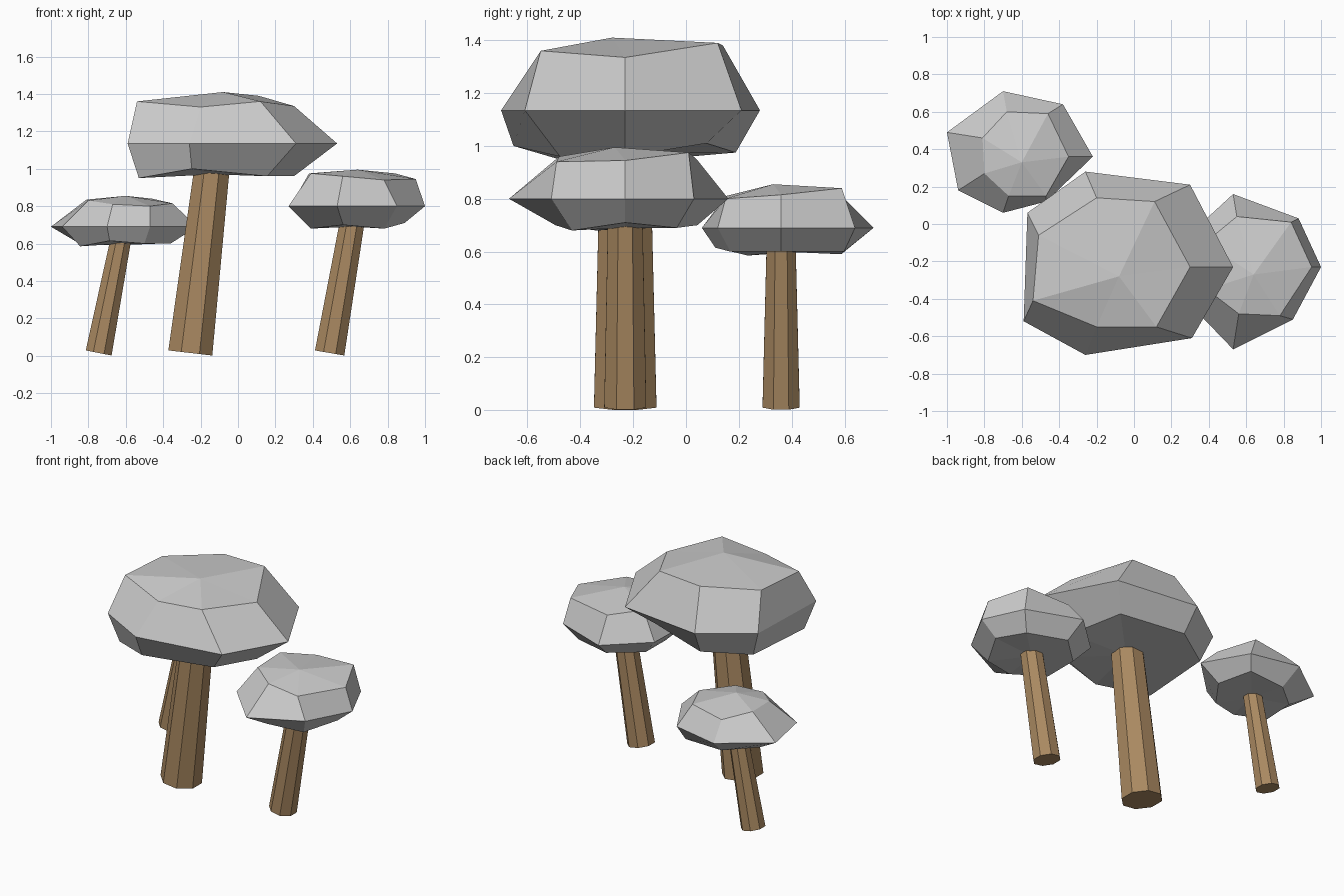
import bpy, bmesh
from math import cos, sin, pi
from mathutils import Vector

if "Cube" in bpy.data.objects:
    bpy.data.objects.remove(bpy.data.objects["Cube"])

bark = bpy.data.materials.new("bark")
bark.diffuse_color = (0.40, 0.25, 0.12, 1)
bark.use_nodes = True
bark.node_tree.nodes["Principled BSDF"].inputs["Base Color"].default_value = bark.diffuse_color


def finish(bm, name, mat=None):
    bmesh.ops.recalc_face_normals(bm, faces=bm.faces)
    mesh = bpy.data.meshes.new(name)
    bm.to_mesh(mesh)
    bm.free()
    if mat:
        mesh.materials.append(mat)
    ob = bpy.data.objects.new(name, mesh)
    bpy.context.collection.objects.link(ob)
    return ob


def trunk(name, base, top, r0, r1):
    """Leaning, tapered eight-sided post with ends square to its axis."""
    base, top = Vector(base), Vector(top)
    bm = bmesh.new()
    axis = (top - base).normalized()
    v = Vector((0, 1, 0))
    u = v.cross(axis)
    rings = []
    for c, r in ((base, r0), (top, r1)):
        rings.append([bm.verts.new(c + r * (u * cos((i + .5) * pi / 4) + v * sin((i + .5) * pi / 4)))
                      for i in range(8)])
    for i in range(8):
        j = (i + 1) % 8
        bm.faces.new((rings[0][i], rings[0][j], rings[1][j], rings[1][i]))
    bm.faces.new(rings[0])
    bm.faces.new(rings[1])
    finish(bm, name, bark)


def crown(name, centre, apex, rim_z, rim, upper, lower):
    """Seven-sided crown: wide rim, upper ring, and a lower ring shrunk from the rim."""
    bm = bmesh.new()
    c = Vector(centre)
    low = []
    for (x, y), (s, z) in zip(rim, lower):
        low.append(bm.verts.new((c.x + (x - c.x) * s, c.y + (y - c.y) * s, z)))
    mid = [bm.verts.new((x, y, rim_z)) for x, y in rim]
    up = [bm.verts.new(p) for p in upper]
    tip, under = bm.verts.new(apex), bm.verts.new(c)
    for i in range(7):
        j = (i + 1) % 7
        bm.faces.new((under, low[j], low[i]))
        bm.faces.new((low[i], low[j], mid[j], mid[i]))
        bm.faces.new((mid[i], mid[j], up[j], up[i]))
        bm.faces.new((up[i], up[j], tip))
    finish(bm, name)


# Large middle tree
trunk("large_trunk", (-.255, -.23, .015), (-.13, -.23, 1.08), .128, .10)
crown("large_crown", (-.13, -.23, .97), (-.08, -.28, 1.41), 1.135,
      [(.53, -.23), (.30, .21), (-.26, .28), (-.57, .06), (-.59, -.52), (-.26, -.70), (.31, -.61)],
      [(.30, -.23, 1.335), (.11, .12, 1.39), (-.20, .14, 1.38), (-.51, -.06, 1.36),
       (-.54, -.41, 1.36), (-.20, -.55, 1.33), (.12, -.55, 1.36)],
      [(.65, .96), (.7, 1.01), (.82, .975), (.85, .96), (.87, .95), (.9, 1.0), (.65, .96)])

# Small left tree
trunk("left_trunk", (-.745, .36, .015), (-.615, .36, .68), .076, .058)
crown("left_crown", (-.62, .36, .60), (-.60, .33, .855), .69,
      [(-.22, .36), (-.38, .64), (-.70, .71), (-1.0, .49), (-.94, .18), (-.70, .06), (-.47, .12)],
      [(-.35, .36, .815), (-.46, .59, .84), (-.68, .60, .80), (-.81, .46, .835),
       (-.80, .27, .83), (-.67, .15, .81), (-.47, .15, .80)],
      [(.65, .60), (.85, .60), (.65, .59), (.6, .60), (.7, .585), (.83, .615), (.8, .60)])

# Small right tree
trunk("right_trunk", (.49, -.23, .015), (.62, -.23, .77), .086, .07)
crown("right_crown", (.61, -.23, .69), (.64, -.27, .995), .80,
      [(1.0, -.23), (.88, .03), (.53, .16), (.28, -.07), (.27, -.40), (.53, -.67), (.85, -.51)],
      [(.95, -.23, .945), (.84, .01, .975), (.55, .04, .95), (.38, -.10, .975),
       (.39, -.35, .975), (.56, -.48, .96), (.78, -.49, .94)],
      [(.72, .71), (.75, .69), (.7, .70), (.7, .69), (.65, .68), (.6, .70), (.72, .68)])
